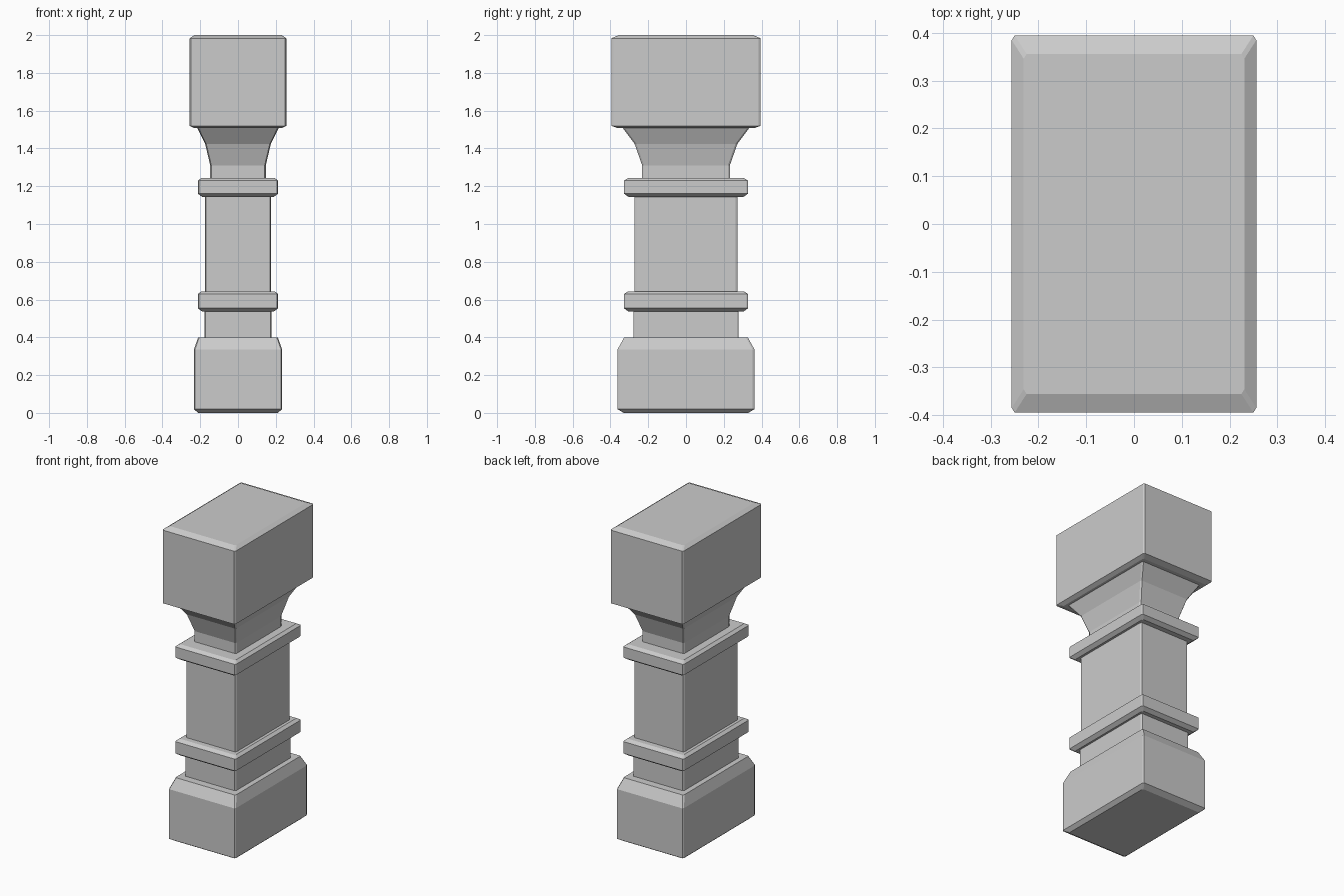
import bpy, bmesh

if "Cube" in bpy.data.objects:
    bpy.data.objects.remove(bpy.data.objects["Cube"])


def loft(name, rings, cap_bottom=False, cap_top=False):
    """Stack of corner-cut rectangles given as (z, half width x, half depth y)."""
    bm = bmesh.new()
    loops = []
    for z, hx, hy in rings:
        cx, cy = 0.006, 0.010
        pts = [(hx, -hy + cy), (hx, hy - cy), (hx - cx, hy), (-hx + cx, hy),
               (-hx, hy - cy), (-hx, -hy + cy), (-hx + cx, -hy), (hx - cx, -hy)]
        loops.append([bm.verts.new((x, y, z)) for x, y in pts])
    for a, b in zip(loops, loops[1:]):
        for i in range(8):
            j = (i + 1) % 8
            bm.faces.new((a[i], a[j], b[j], b[i]))
    if cap_bottom:
        bm.faces.new(loops[0][::-1])
    if cap_top:
        bm.faces.new(loops[-1])
    mesh = bpy.data.meshes.new(name)
    bm.to_mesh(mesh)
    bm.free()
    obj = bpy.data.objects.new(name, mesh)
    bpy.context.collection.objects.link(obj)
    return obj


def collar(name, z0, z1, below, above):
    """Bevelled band, with ledges closing onto the sections below and above."""
    hx, hy = 0.213, 0.329
    loft(name, [(z0, *below), (z0, 0.19, 0.305), (z0 + 0.017, hx, hy),
                (z1 - 0.014, hx, hy), (z1, 0.195, 0.307), (z1, *above)])


foot = (0.178, 0.279)
shaft = (0.176, 0.273)
neck = (0.147, 0.232)

# Base block with sloped shoulder
loft("base", [(0, 0.211, 0.33), (0.02, 0.234, 0.363), (0.335, 0.234, 0.363),
              (0.4, 0.211, 0.327), (0.4, *foot)], cap_bottom=True)
# Shaft sections
loft("lower_shaft", [(0.4, *foot), (0.537, *foot)])
loft("main_shaft", [(0.643, *shaft), (1.144, *shaft)])
# Collars
collar("lower_collar", 0.537, 0.643, foot, shaft)
collar("upper_collar", 1.144, 1.243, shaft, neck)
# Flared neck
loft("neck", [(1.243, *neck), (1.31, *neck), (1.424, 0.174, 0.272),
              (1.507, 0.215, 0.334)])
# Top block
loft("capital", [(1.507, 0.215, 0.334), (1.507, 0.232, 0.36), (1.52, 0.256, 0.395),
                 (1.983, 0.256, 0.395), (2.0, 0.231, 0.356)], cap_top=True)
